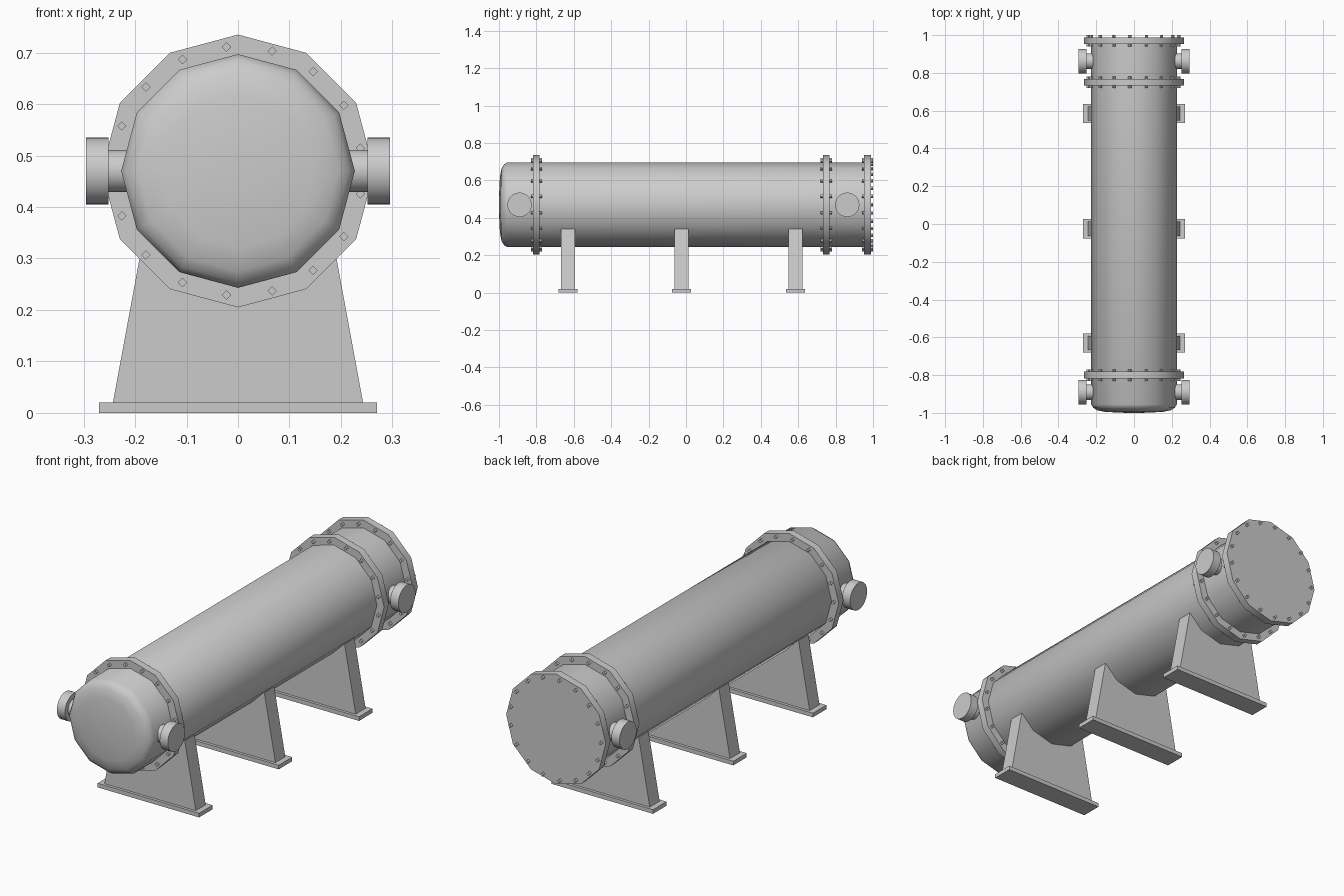
import bpy, bmesh, math
from mathutils import Matrix

if "Cube" in bpy.data.objects:
    bpy.data.objects.remove(bpy.data.objects["Cube"], do_unlink=True)

AXIS_Z = 0.47      # height of the shell axis
SHELL_R = 0.227
FLANGE_R = 0.265
BOLT_R = 0.242
BOLTS = 17

steel = bpy.data.materials.new("grey steel")
steel.use_nodes = True
grey = (0.6, 0.6, 0.6, 1)
steel.diffuse_color = grey
steel.node_tree.nodes["Principled BSDF"].inputs["Base Color"].default_value = grey


def finish(name, bm, smooth=True):
    """Turn a bmesh into a named steel object."""
    bmesh.ops.recalc_face_normals(bm, faces=bm.faces)
    mesh = bpy.data.meshes.new(name)
    bm.to_mesh(mesh)
    bm.free()
    mesh.materials.append(steel)
    obj = bpy.data.objects.new(name, mesh)
    bpy.context.collection.objects.link(obj)
    if smooth:
        bpy.ops.object.select_all(action='DESELECT')
        obj.select_set(True)
        bpy.context.view_layer.objects.active = obj
        bpy.ops.object.shade_smooth_by_angle(angle=math.radians(46))
    return obj


def lathe(bm, profile, sides, matrix):
    """Spin (radius, y) points around the y axis and cap both ends."""
    rings = []
    for r, y in profile:
        ring = []
        for i in range(sides):
            a = 2 * math.pi * i / sides
            ring.append(bm.verts.new(matrix @ Matrix.Translation(
                (r * math.cos(a), y, r * math.sin(a))).translation))
        rings.append(ring)
    for low, high in zip(rings, rings[1:]):
        for i in range(sides):
            j = (i + 1) % sides
            bm.faces.new((low[i], low[j], high[j], high[i]))
    bm.faces.new(rings[0])
    bm.faces.new(rings[-1])


def at(x, y, z):
    return Matrix.Translation((x, y, z))


def box(bm, size, centre):
    bmesh.ops.create_cube(bm, size=1, matrix=at(*centre) @ Matrix.Diagonal((*size, 1)))


# Shell with a shallow domed front end
bm = bmesh.new()
dome = [(0.04, -1.0), (0.15, -0.995), (0.195, -0.986), (0.216, -0.973), (SHELL_R, -0.955)]
lathe(bm, dome + [(SHELL_R, 0.96)], 12, at(0, 0, AXIS_Z))
finish("shell", bm)

# Bolted flanges
for name, y in (("front", -0.80), ("middle", 0.75), ("rear", 0.97)):
    bm = bmesh.new()
    lathe(bm, [(FLANGE_R, -0.018), (FLANGE_R, 0.018)], 12, at(0, y, AXIS_Z))
    finish(name + "_flange", bm)

    bm = bmesh.new()
    for i in range(BOLTS):
        a = math.pi + 2 * math.pi * i / BOLTS
        spot = at(BOLT_R * math.cos(a), y, AXIS_Z + BOLT_R * math.sin(a))
        lathe(bm, [(0.009, -0.03), (0.009, 0.03)], 4, spot)
    finish(name + "_bolts", bm, smooth=False)

# Side nozzles: a short pipe with a thick end flange
for end, y in (("front", -0.89), ("rear", 0.862)):
    for side, sign in (("left", 1), ("right", -1)):
        place = at(0, y, AXIS_Z) @ Matrix.Rotation(-sign * math.pi / 2, 4, 'Z')
        bm = bmesh.new()
        lathe(bm, [(0.041, 0.18), (0.041, 0.252), (0.065, 0.252), (0.065, 0.295)], 32, place)
        finish(f"{end}_{side}_nozzle", bm)

# Saddle supports: tapered web on a foot plate
for name, y in (("front", -0.63), ("middle", -0.025), ("rear", 0.585)):
    bm = bmesh.new()
    box(bm, (0.486, 0.075, 0.32), (0, y, 0.18))
    for v in bm.verts:
        if v.co.z > 0.2:
            v.co.x *= 0.184 / 0.243
    finish(name + "_saddle", bm, smooth=False)

    bm = bmesh.new()
    box(bm, (0.54, 0.102, 0.02), (0, y, 0.01))
    finish(name + "_foot_plate", bm, smooth=False)
